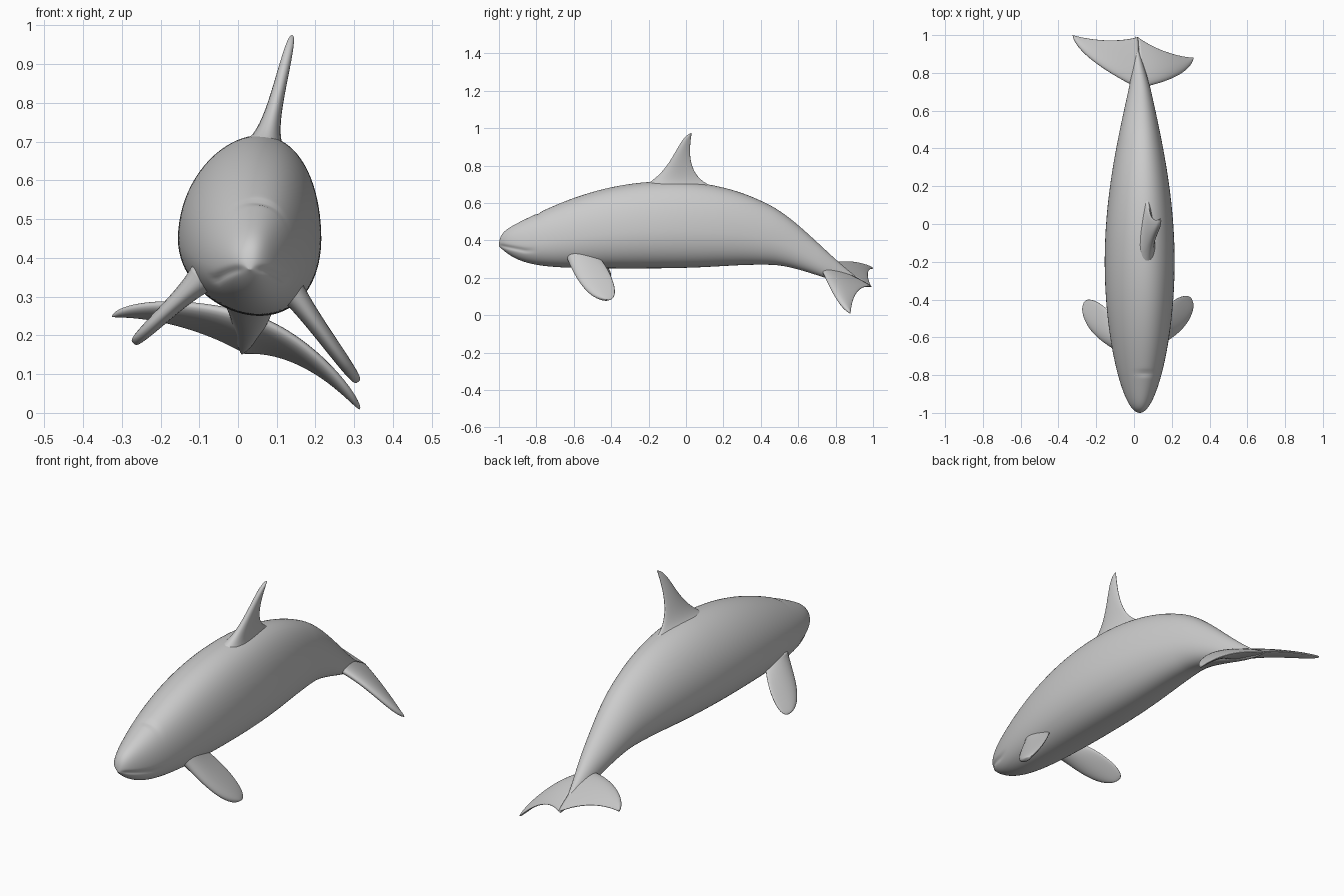
import bpy
import bmesh
import math
from mathutils import Vector
from mathutils.geometry import interpolate_bezier

if "Cube" in bpy.data.objects:
    bpy.data.objects.remove(bpy.data.objects["Cube"], do_unlink=True)

# One plain grey skin
GREY = (0.6, 0.6, 0.6, 1)
skin = bpy.data.materials.new("grey skin")
skin.use_nodes = True
skin.diffuse_color = GREY
skin.node_tree.nodes["Principled BSDF"].inputs["Base Color"].default_value = GREY


def loft(name, rings):
    """Skin closed rings of points, cap both ends and shade smooth."""
    bm = bmesh.new()
    loops = [[bm.verts.new(point) for point in ring] for ring in rings]
    for lower, upper in zip(loops, loops[1:]):
        for i in range(len(lower)):
            bm.faces.new((lower[i - 1], lower[i], upper[i], upper[i - 1]))
    bm.faces.new(loops[0])
    bm.faces.new(loops[-1])
    bmesh.ops.recalc_face_normals(bm, faces=bm.faces)
    for face in bm.faces:
        face.smooth = True
    mesh = bpy.data.meshes.new(name)
    bm.to_mesh(mesh)
    bm.free()
    mesh.materials.append(skin)
    obj = bpy.data.objects.new(name, mesh)
    bpy.context.collection.objects.link(obj)


def bell(distance, width):
    return math.exp(-(distance / width) ** 2)


def smoothstep(start, end, value):
    t = min(1, max(0, (value - start) / (end - start)))
    return t * t * (3 - 2 * t)


def swell(u, peak, rear_power):
    """Blunt rise from the nose to the peak, then a slender fall to the tail."""
    if u < peak:
        return math.sqrt(math.sin(math.pi / 2 * u / peak))
    return math.cos(math.pi / 2 * (u - peak) / (1 - peak)) ** rear_power


def belly_line(y):
    chin = 0.12 * math.exp(-9 * (y + 1))
    return 0.25 + chin + 0.02 * bell(y - 0.4, 0.3) - 0.1 * smoothstep(0.45, 1, y)


def body_ring(u, sides=80):
    """Egg-shaped cross-section with a mouth crease and a blowhole dent."""
    y = 2 * u - 1
    half = 0.185 * swell(u, 0.4, 1.15)
    height = 0.465 * swell(u, 0.45, 1.1)
    centre = 0.03 - 0.02 * smoothstep(0.7, 1, y)
    bottom = belly_line(y)
    mouth = 0.345 + 0.2 * max(0, -0.86 - y)
    depth = 0.007 * smoothstep(-0.78, -0.88, y) * min(1, half / 0.04)
    ring = []
    for k in range(sides):
        angle = math.tau * k / sides
        side, rise = math.cos(angle), math.sin(angle)
        z = bottom + height * (0.43 + rise * (0.57 if rise > 0 else 0.43))
        x = centre + half * (side + 0.14 * rise * rise)
        x -= side * depth * bell(z - mouth, 0.01)
        if rise > 0:
            z -= 0.007 * bell(y + 0.79, 0.012) * bell(x - 0.06, 0.045)
        ring.append((x, y, z))
    return ring


def fin(name, root, tip, edges, thickness, flare, slope=0, bow=0, steps=40, sides=28):
    """Lens-section fin; edges hold Bezier points of (span share, chord offset)."""
    root, tip = Vector(root), Vector(tip)
    chord_way = Vector((0, 1, slope))
    normal = chord_way.cross(tip - root).normalized()

    def place(edge, t):
        a, b, c, d = (Vector(point) for point in edge)
        r = 1 - t
        share, offset = a * r**3 + b * (3 * r * r * t) + c * (3 * r * t * t) + d * t**3
        arch = Vector((0, 0, 4 * bow * share * (1 - share)))
        return root.lerp(tip, share) + chord_way * offset + arch

    rings = []
    for i in range(steps + 1):
        t = math.sin(1.5 * i / steps)
        lead, trail = (place(edge, t) for edge in edges)
        width = thickness * (1 - t / 2) * math.sqrt(1 - t**6) + flare * (1 - t) ** 6
        ring = []
        for k in range(sides):
            angle = math.tau * k / sides
            along = (1 - math.cos(angle)) / 2
            bulge = width * math.sin(angle) * (0.65 - 0.4 * along)
            ring.append(lead.lerp(trail, along) + normal * bulge)
        rings.append(ring)
    loft(name, rings)


# Body, with rings packed towards the snout and the tail
RINGS = 160
loft("body", [body_ring((1 - math.cos(math.pi * i / RINGS)) / 2)
              for i in range(1, RINGS - 4)])

# Dorsal fin, leaning to the left and flared where it meets the back
dorsal_edges = (
    ((0, -0.23), (0.3, -0.07), (0.9, -0.08), (1, 0)),
    ((0, 0.14), (0.2, -0.02), (0.8, 0), (1, 0)),
)
fin("dorsal_fin", (0.07, 0, 0.69), (0.14, 0.03, 0.975), dorsal_edges, 0.045, 0.06)

# Pectoral flippers share an outline; the left one hangs lower
flipper_edges = (
    ((0, -0.23), (0.4, -0.19), (1, -0.12), (1, 0)),
    ((0, -0.07), (0.4, 0.03), (1, 0.08), (1, 0)),
)
fin("left_flipper", (0.12, -0.42, 0.34), (0.31, -0.42, 0.08), flipper_edges, 0.055, 0.03)
fin("right_flipper", (-0.09, -0.44, 0.35), (-0.27, -0.44, 0.18), flipper_edges, 0.055, 0.03)

# Tail flukes share an outline; the left one droops
fluke_edges = (
    ((0, -0.28), (0.35, -0.22), (0.95, -0.1), (1, 0)),
    ((0, -0.01), (0.3, -0.04), (0.7, -0.03), (1, 0)),
)
tail = (0.02, 1, 0.15)
fin("left_fluke", tail, (0.315, 0.88, 0.01), fluke_edges, 0.05, 0.01, -0.36, 0.03)
fin("right_fluke", tail, (-0.325, 1, 0.25), fluke_edges, 0.05, 0.01, -0.36, 0.015)
